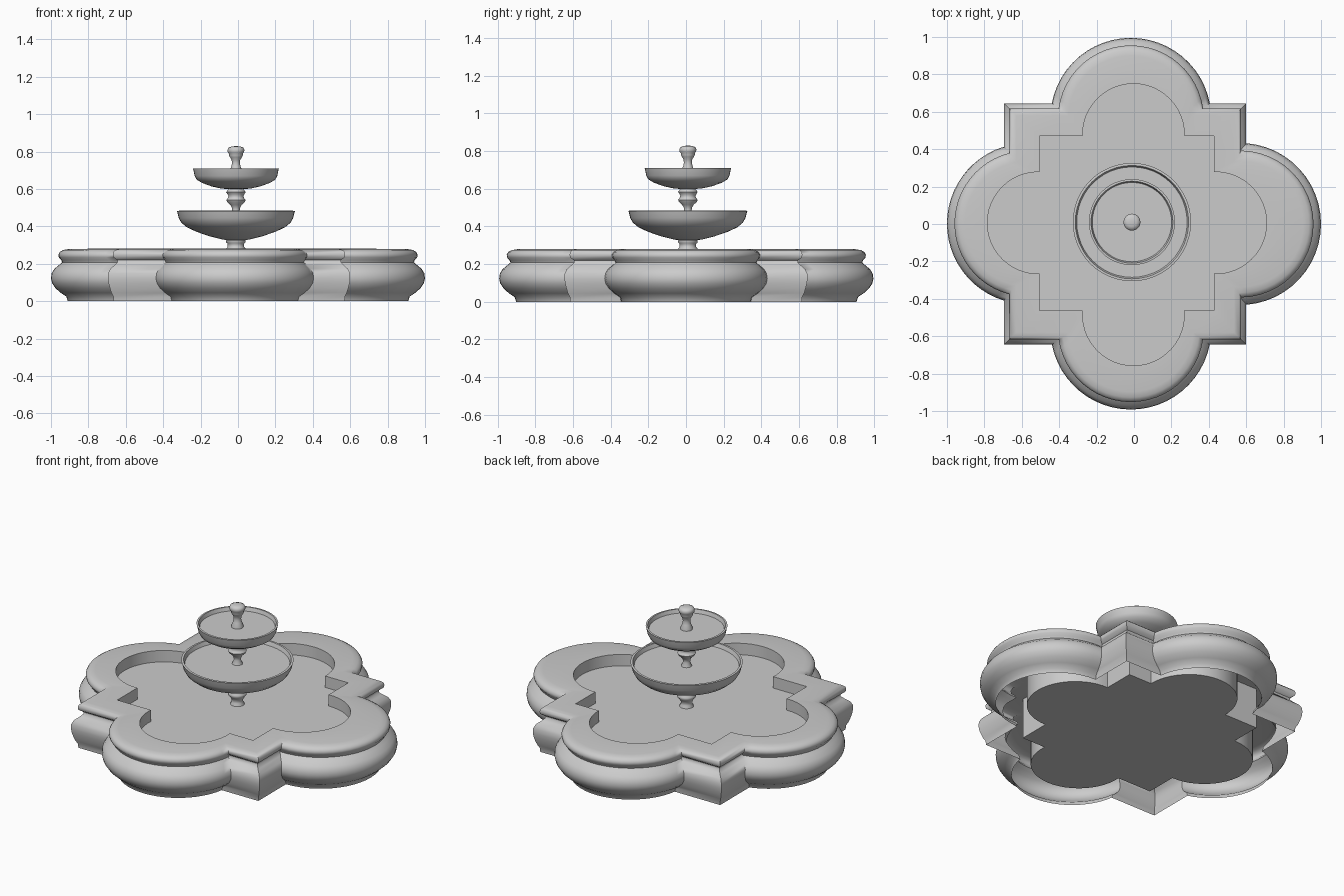
import bpy, bmesh
from math import acos, cos, sin, pi, tau

ARC = 24
CENTRE = (-0.011, 0.010)


def finish(name, bm, angle=50):
    bmesh.ops.recalc_face_normals(bm, faces=bm.faces)
    mesh = bpy.data.meshes.new(name)
    bm.to_mesh(mesh)
    bm.free()
    ob = bpy.data.objects.new(name, mesh)
    bpy.context.collection.objects.link(ob)
    bpy.ops.object.select_all(action='DESELECT')
    bpy.context.view_layer.objects.active = ob
    ob.select_set(True)
    bpy.ops.object.shade_smooth_by_angle(angle=angle * pi / 180)
    return ob


def quatrefoil(lobes, edges, d=0.0, dc=0.0):
    """Barbed quatrefoil: four lobes (right, back, left, front) and four square
    corners; d offsets the lobes, dc offsets the corners."""
    pts = []
    for i, (cx, cy, r) in enumerate(lobes):
        a = i * pi / 2
        along = cx * cos(a) + cy * sin(a)
        half = acos((edges[i] + dc - along) / (r + d))
        for k in range(ARC + 1):
            t = a - half + 2 * half * k / ARC
            pts.append((cx + (r + d) * cos(t), cy + (r + d) * sin(t)))
        # square corner between this lobe and the next
        e, f = edges[i] + dc, edges[(i + 1) % 4] + dc
        b = a + pi / 2
        pts.append((e * cos(a) + f * cos(b), e * sin(a) + f * sin(b)))
    return pts


def ring(bm, pts, z):
    return [bm.verts.new((x, y, z)) for x, y in pts]


def bridge(bm, a, b):
    n = len(a)
    for i in range(n):
        j = (i + 1) % n
        bm.faces.new((a[i], a[j], b[j], b[i]))


def lathe(name, profile, steps=48):
    bm = bmesh.new()
    rings = []
    for r, z in profile:
        rings.append(ring(bm, [(CENTRE[0] + r * cos(tau * i / steps),
                                CENTRE[1] + r * sin(tau * i / steps))
                               for i in range(steps)], z))
    for a, b in zip(rings, rings[1:]):
        bridge(bm, a, b)
    bm.faces.new(rings[0])
    bm.faces.new(rings[-1])
    return finish(name, bm)


# outer and inner outlines of the pool wall
OUT_LOBES = [(0.567, 0.0, 0.433), (-0.017, 0.565, 0.43),
             (-0.57, 0.002, 0.43), (-0.017, -0.562, 0.43)]
OUT_EDGES = [0.6, 0.645, 0.695, 0.645]
IN_LOBES = [(0.437, 0.006, 0.272), (-0.003, 0.478, 0.272),
            (-0.512, 0.006, 0.272), (-0.003, -0.485, 0.272)]
IN_EDGES = [0.428, 0.47, 0.505, 0.463]

# moulded pool wall: (lobe offset, corner offset, height)
WALL = [(-0.09, -0.03, 0.0), (-0.082, -0.028, 0.025), (-0.052, -0.018, 0.045),
        (-0.024, -0.01, 0.07), (-0.006, -0.003, 0.097), (0.0, 0.0, 0.122),
        (-0.004, -0.001, 0.15), (-0.018, -0.012, 0.173), (-0.042, -0.035, 0.193),
        (-0.06, -0.05, 0.208), (-0.055, -0.05, 0.22), (-0.042, -0.03, 0.235),
        (-0.04, -0.027, 0.25), (-0.048, -0.03, 0.264), (-0.065, -0.04, 0.274),
        (-0.095, -0.065, 0.279)]
bm = bmesh.new()
rings = [ring(bm, quatrefoil(OUT_LOBES, OUT_EDGES, d, dc), z) for d, dc, z in WALL]
inner = quatrefoil(IN_LOBES, IN_EDGES)
rings += [ring(bm, inner, 0.281), ring(bm, inner, 0.03)]
for a, b in zip(rings, rings[1:]):
    bridge(bm, a, b)
bm.faces.new(rings[-1])
finish("pool_basin", bm)

# pool water
bm = bmesh.new()
bm.faces.new(ring(bm, inner, 0.21))
finish("pool_water", bm)

# bowls with the shallow water surface inside each
lathe("lower_bowl", [(0.04, 0.325), (0.08, 0.332), (0.14, 0.347), (0.21, 0.371),
                     (0.262, 0.395), (0.292, 0.42), (0.306, 0.445), (0.313, 0.474),
                     (0.316, 0.483), (0.303, 0.484), (0.295, 0.46)])
lathe("upper_bowl", [(0.04, 0.599), (0.08, 0.603), (0.13, 0.614), (0.18, 0.632),
                     (0.21, 0.65), (0.221, 0.67), (0.227, 0.7),
                     (0.23, 0.71), (0.219, 0.711), (0.212, 0.688)])

# turned stem pieces
lathe("lower_stem", [(0.042, 0.19), (0.04, 0.212), (0.032, 0.225),
                     (0.032, 0.24), (0.042, 0.258), (0.052, 0.27), (0.052, 0.282),
                     (0.044, 0.29), (0.044, 0.308), (0.052, 0.315), (0.052, 0.325),
                     (0.04, 0.335)])
lathe("middle_stem", [(0.035, 0.44), (0.03, 0.46), (0.02, 0.485), (0.022, 0.5),
                      (0.03, 0.515), (0.047, 0.53), (0.052, 0.541), (0.044, 0.551),
                      (0.04, 0.562), (0.046, 0.574), (0.052, 0.583), (0.045, 0.593),
                      (0.035, 0.605)])
lathe("finial", [(0.034, 0.675), (0.033, 0.7), (0.025, 0.72), (0.021, 0.738),
                 (0.023, 0.755), (0.032, 0.77), (0.037, 0.78), (0.037, 0.789),
                 (0.044, 0.797), (0.045, 0.81), (0.04, 0.821), (0.025, 0.827),
                 (0.008, 0.829)])
